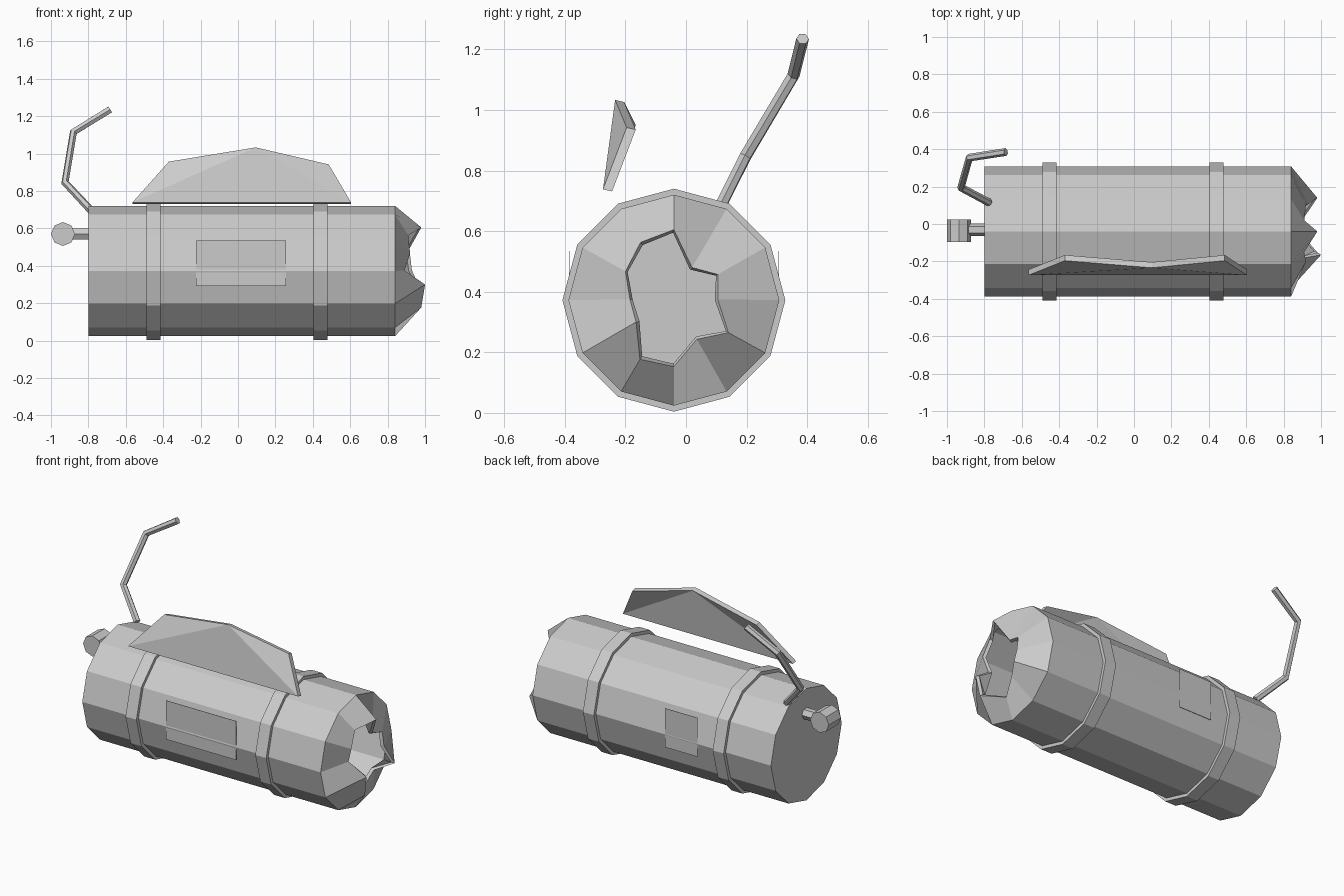
import bpy, bmesh, math
from mathutils import Vector, Matrix

if "Cube" in bpy.data.objects:
    bpy.data.objects.remove(bpy.data.objects["Cube"])

grey = bpy.data.materials.new("plain grey")
grey.diffuse_color = (0.6, 0.6, 0.6, 1)
grey.use_nodes = True
grey.node_tree.nodes["Principled BSDF"].inputs["Base Color"].default_value = grey.diffuse_color
CY, CZ, R = -0.04, 0.372, 0.348


def make(name, verts, faces):
    me = bpy.data.meshes.new(name)
    me.from_pydata(verts, [], faces)
    bm = bmesh.new()
    bm.from_mesh(me)
    bmesh.ops.recalc_face_normals(bm, faces=bm.faces)
    bm.to_mesh(me)
    bm.free()
    me.materials.append(grey)
    ob = bpy.data.objects.new(name, me)
    bpy.context.collection.objects.link(ob)
    return ob


def ring(x, r, n=12, cy=CY, cz=CZ):
    """Polygon around the x axis, first corner at the top, turning towards +y."""
    return [(x, cy + r * math.sin(2 * math.pi * i / n), cz + r * math.cos(2 * math.pi * i / n))
            for i in range(n)]


def bridge(a, b, n):
    return [(a + i, a + (i + 1) % n, b + (i + 1) % n, b + i) for i in range(n)]


# Hollow barrel with a jagged open end
jagged = [(0.98, -0.04, 0.605), (0.91, 0.02, 0.48), (0.92, 0.105, 0.457), (0.93, 0.105, 0.375),
          (0.98, 0.14, 0.265), (0.91, 0.036, 0.243), (0.885, -0.04, 0.153), (0.98, -0.152, 0.177),
          (1.0, -0.165, 0.30), (0.89, -0.185, 0.375), (0.92, -0.20, 0.467), (0.91, -0.15, 0.563)]
barrel = make("barrel", ring(-0.8, R) + ring(0.84, R) + jagged,
              [tuple(range(12))] + bridge(0, 12, 12) + bridge(12, 24, 12))
wall = barrel.modifiers.new("wall", 'SOLIDIFY')
wall.thickness = 0.02
wall.offset = -1

# Raised bands
for name, x in (("rear_band", -0.451), ("front_band", 0.442)):
    a, b = x - 0.0375, x + 0.0375
    make(name, ring(a, 0.368) + ring(b, 0.368) + ring(b, 0.34) + ring(a, 0.34),
         bridge(0, 12, 12) + bridge(12, 24, 12) + bridge(24, 36, 12) + bridge(36, 0, 12))

# Thin side plates
for name, x0, x1, y in (("near_plate", -0.225, 0.257, -0.385), ("far_plate", -0.294, -0.07, 0.306)):
    bm = bmesh.new()
    bmesh.ops.create_cube(bm, size=1, matrix=Matrix.Translation(((x0 + x1) / 2, y, 0.413))
                          @ Matrix.Diagonal((x1 - x0, 0.002, 0.242, 1)))
    me = bpy.data.meshes.new(name)
    bm.to_mesh(me)
    bm.free()
    me.materials.append(grey)
    bpy.context.collection.objects.link(bpy.data.objects.new(name, me))

# Folded fin floating above the barrel
front = [(-0.565, -0.274, 0.738), (-0.37, -0.196, 0.957), (0.095, -0.234, 1.033),
         (0.485, -0.196, 0.942), (0.605, -0.274, 0.738)]
back = [(x, y + 0.03, z - 0.007) for x, y, z in front]
tris = [(0, 1, 2), (0, 2, 4), (2, 3, 4)]
make("fin", front + back, tris + [tuple(i + 5 for i in t) for t in tris] + bridge(0, 5, 5))

# Bent rod
cu = bpy.data.curves.new("bent_rod", 'CURVE')
cu.dimensions = '3D'
cu.bevel_depth = 0.021
cu.bevel_resolution = 1
cu.use_fill_caps = True
path = [(-0.775, 0.115, 0.685), (-0.925, 0.195, 0.845), (-0.88, 0.355, 1.115), (-0.685, 0.385, 1.235)]
sp = cu.splines.new('POLY')
sp.points.add(len(path) - 1)
for p, co in zip(sp.points, path):
    p.co = (*co, 1)
sp.use_smooth = False
cu.materials.append(grey)
bpy.context.collection.objects.link(bpy.data.objects.new("bent_rod", cu))


# Knob and its stem
def prism(name, n, r, length, axis_turn, centre):
    bm = bmesh.new()
    bmesh.ops.create_cone(bm, cap_ends=True, segments=n, radius1=r, radius2=r, depth=length,
                          matrix=Matrix.Translation(centre) @ axis_turn)
    me = bpy.data.meshes.new(name)
    bm.to_mesh(me)
    bm.free()
    me.materials.append(grey)
    bpy.context.collection.objects.link(bpy.data.objects.new(name, me))


prism("knob", 8, 0.064, 0.12, Matrix.Rotation(math.pi / 2, 4, 'X'), (-0.936, -0.035, 0.57))
prism("knob_stem", 6, 0.034, 0.11, Matrix.Rotation(math.pi / 2, 4, 'Y'), (-0.845, -0.03, 0.57))
